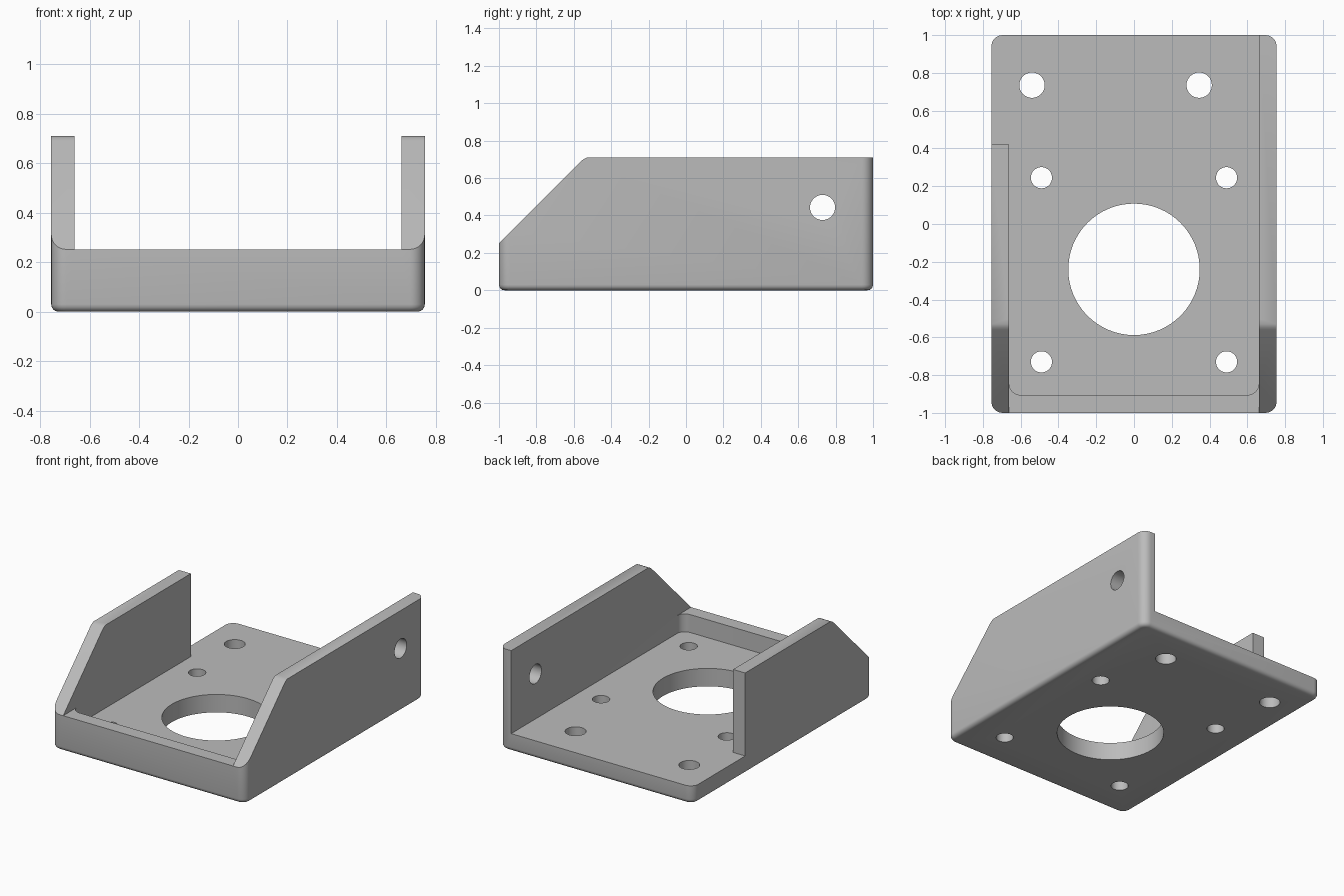
import bpy, bmesh, math
from mathutils import Matrix

cube = bpy.data.objects.get("Cube")
if cube:
    bpy.data.objects.remove(cube, do_unlink=True)

HALF_X, HEIGHT, FLOOR, LIP, INNER = 0.755, 0.71, 0.126, 0.252, 0.661

grey = bpy.data.materials.new("bracket grey")
grey.use_nodes = True
grey.diffuse_color = (0.5, 0.5, 0.5, 1)
grey.node_tree.nodes["Principled BSDF"].inputs["Base Color"].default_value = (0.5, 0.5, 0.5, 1)


def to_object(name, bm):
    bmesh.ops.recalc_face_normals(bm, faces=bm.faces)
    mesh = bpy.data.meshes.new(name)
    bm.to_mesh(mesh)
    bm.free()
    mesh.materials.append(grey)
    obj = bpy.data.objects.new(name, mesh)
    bpy.context.collection.objects.link(obj)
    return obj


def box(lo, hi):
    bm = bmesh.new()
    bmesh.ops.create_cube(bm, size=1)
    for v in bm.verts:
        v.co = [a + (b - a) * (c + 0.5) for a, b, c in zip(lo, hi, v.co)]
    return bm


def round_edges(bm, test, radius, segments):
    edges = [e for e in bm.edges if test(*e.verts)]
    bmesh.ops.bevel(bm, geom=edges, offset=radius, segments=segments,
                    profile=0.5, affect='EDGES', clamp_overlap=True)


def vertical(a, b):
    return abs(a.co.z - b.co.z) > 0.1


def cylinder(radius, depth, matrix):
    bm = bmesh.new()
    bmesh.ops.create_cone(bm, cap_ends=True, segments=64, radius1=radius,
                          radius2=radius, depth=depth, matrix=matrix)
    return bm


# Solid outer block with rounded corners and a softened bottom rim
bm = box((-HALF_X, -1, 0), (HALF_X, 1, HEIGHT))
round_edges(bm, vertical, 0.06, 8)
round_edges(bm, lambda a, b: a.co.z < 0.001 and b.co.z < 0.001, 0.03, 4)
bracket = to_object("bracket", bm)

cutters = []

# Pocket between the walls, open at the back, rounded at the front
bm = box((-INNER, -0.905, FLOOR), (INNER, 1.3, 1))
round_edges(bm, lambda a, b: vertical(a, b) and a.co.y < 0, 0.06, 8)
cutters.append(to_object("pocket_cutter", bm))

# Opening above the low front lip
cutters.append(to_object("lip_cutter", box((-INNER, -1.3, LIP), (INNER, -0.5, 1))))

# Shorter right wall
cutters.append(to_object("right_wall_cutter", box((-1, 0.42, FLOOR), (-0.6, 1.3, 1))))

# Sloped front ends of both walls
bm = bmesh.new()
profile = [(-1.2, 0.052), (-0.56, 0.692), (-0.548, 0.701), (-0.53, HEIGHT),
           (-0.52, 0.9), (-1.2, 0.9)]
face = bm.faces.new([bm.verts.new((-1, y, z)) for y, z in profile])
moved = bmesh.ops.extrude_face_region(bm, geom=[face])["geom"]
bmesh.ops.translate(bm, vec=(2, 0, 0),
                    verts=[g for g in moved if isinstance(g, bmesh.types.BMVert)])
cutters.append(to_object("slope_cutter", bm))

# Floor holes: one large bore, four small and two medium mounting holes
holes = [(0, -0.24, 0.348), (-0.54, 0.735, 0.067), (0.345, 0.735, 0.067)]
holes += [(x, y, 0.056) for x in (-0.49, 0.49) for y in (-0.73, 0.245)]
for x, y, r in holes:
    cutters.append(to_object("floor_hole_cutter",
                             cylinder(r, 0.6, Matrix.Translation((x, y, 0)))))

# Cross hole in the long left wall
place = Matrix.Translation((0.71, 0.73, 0.443)) @ Matrix.Rotation(math.pi / 2, 4, 'Y')
cutters.append(to_object("wall_hole_cutter", cylinder(0.067, 0.4, place)))

for cutter in cutters:
    cutter.hide_render = True
    mod = bracket.modifiers.new(cutter.name, 'BOOLEAN')
    mod.operation, mod.solver, mod.object = 'DIFFERENCE', 'EXACT', cutter

# Bake the cuts, then drop the cutters
bpy.context.view_layer.update()
evaluated = bracket.evaluated_get(bpy.context.evaluated_depsgraph_get())
baked = bpy.data.meshes.new_from_object(evaluated)
bracket.modifiers.clear()
bracket.data = baked
for cutter in cutters:
    bpy.data.objects.remove(cutter, do_unlink=True)

bpy.ops.object.select_all(action='DESELECT')
bracket.select_set(True)
bpy.context.view_layer.objects.active = bracket
bpy.ops.object.shade_smooth_by_angle(angle=math.radians(30))
